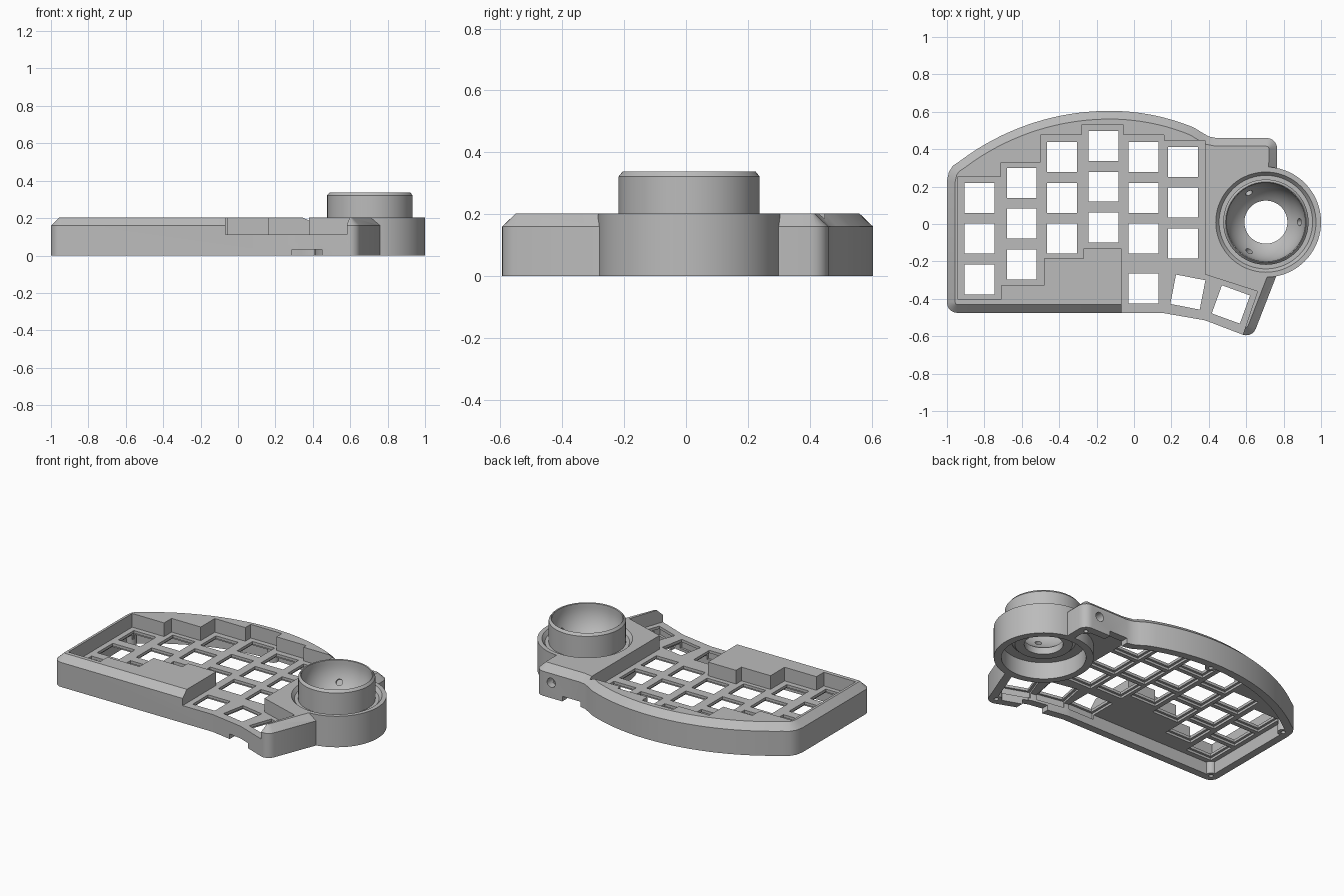
import bpy, bmesh
from math import sin, cos, radians, sqrt, pi
from mathutils import Vector, Matrix

if "Cube" in bpy.data.objects:
    bpy.data.objects.remove(bpy.data.objects["Cube"], do_unlink=True)

grey = bpy.data.materials.new("light_grey_plastic")
grey.use_nodes = True
grey.diffuse_color = (0.5, 0.5, 0.5, 1)
grey.node_tree.nodes["Principled BSDF"].inputs["Base Color"].default_value = grey.diffuse_color

BALL = Vector((0.705, 0.01, 0))


def arc(x, y, r, a0, a1, n=5):
    angles = [radians(a0 + (a1 - a0) * i / n) for i in range(n + 1)]
    return [(x + r * cos(a), y + r * sin(a)) for a in angles]


def inset(pts, d):
    """Offset a counter-clockwise outline inward."""
    out = []
    for i, p in enumerate(pts):
        a, b, c = Vector(pts[i - 1]), Vector(p), Vector(pts[(i + 1) % len(pts)])
        e1, e2 = (b - a).normalized(), (c - b).normalized()
        n1, n2 = Vector((-e1.y, e1.x)), Vector((-e2.y, e2.x))
        out.append(tuple(b + (n1 + n2) * d / (1 + n1.dot(n2))))
    return out


def loft(bm, layers):
    """Closed solid through stacked (outline, height) layers."""
    rings = [[bm.verts.new((x, y, z)) for x, y in pts] for pts, z in layers]
    n = len(rings[0])
    bm.faces.new(rings[0][::-1])
    bm.faces.new(rings[-1])
    for low, high in zip(rings, rings[1:]):
        for i in range(n):
            j = (i + 1) % n
            bm.faces.new((low[i], low[j], high[j], high[i]))


def prism(bm, pts, z0, z1):
    loft(bm, [(pts, z0), (pts, z1)])


def square(x, y, size, turn=0):
    return arc(x, y, size / sqrt(2), 45 + turn, 315 + turn, 3)


def disc(x, y, r, n=24):
    return arc(x, y, r, 0, 360 * (n - 1) / n, n - 1)


def finish(bm, name):
    bmesh.ops.recalc_face_normals(bm, faces=bm.faces)
    mesh = bpy.data.meshes.new(name)
    bm.to_mesh(mesh)
    bm.free()
    mesh.materials.append(grey)
    ob = bpy.data.objects.new(name, mesh)
    bpy.context.collection.objects.link(ob)
    return ob


def solid(name, *parts):
    bm = bmesh.new()
    for pts, z0, z1 in parts:
        prism(bm, pts, z0, z1)
    return finish(bm, name)


def combine(target, tool, operation="DIFFERENCE"):
    mod = target.modifiers.new(tool.name, "BOOLEAN")
    mod.operation, mod.solver, mod.object = operation, "EXACT", tool
    bpy.context.view_layer.objects.active = target
    bpy.ops.object.modifier_apply(modifier=mod.name)
    bpy.data.objects.remove(tool, do_unlink=True)


# Outer outline: straight front, angled thumb end, back shelf and curved back
outline = arc(-0.945, -0.42, 0.055, 180, 270)
outline += [(0.15, -0.475), (0.38, -0.515)]
outline += arc(0.6, -0.54, 0.055, 250, 340)
outline += [(0.76, -0.28)]
outline += arc(0.71, 0.405, 0.055, 0, 90)
outline += [(0.44, 0.46), (0.4, 0.468), (0.365, 0.488)]
for i in range(29):
    x = 0.32 - i * 1.25 / 28
    r = 1.18 if x > -0.13 else 1.33
    outline.append((x, 0.605 - r + sqrt(r * r - (x + 0.13) ** 2)))
outline += [(-0.968, 0.312), (-0.99, 0.278), (-1, 0.23)]

# Chamfered case block
bm = bmesh.new()
loft(bm, [(outline, 0), (outline, 0.16), (inset(outline, 0.044), 0.202)])
case = finish(bm, "keyboard_case")

# Stepped recess around the keys, open at the front by the thumb keys
recess = [(-0.94, -0.405), (-0.71, -0.405), (-0.71, -0.33), (-0.48, -0.33),
          (-0.48, -0.185), (-0.27, -0.185), (-0.27, -0.13), (-0.067, -0.13),
          (-0.067, -0.7), (0.545, -0.7), (0.66, -0.36), (0.38, -0.27),
          (0.38, 0.447), (0.16, 0.447), (0.16, 0.475), (-0.055, 0.475),
          (-0.055, 0.53), (-0.28, 0.53), (-0.28, 0.475), (-0.5, 0.475),
          (-0.5, 0.33), (-0.71, 0.33), (-0.71, 0.253), (-0.94, 0.253)]
combine(case, solid("recess_cutter", (recess, 0.113, 0.4)))

# Hollow underside, with screw bosses in the corners
combine(case, solid("hollow_cutter", (inset(outline, 0.05), -0.1, 0.08)))
screws = [(-0.95, -0.425), (-0.945, 0.245), (-0.13, 0.55), (0.715, 0.41), (0.605, -0.545)]
combine(case, solid("bosses", *[(disc(x, y, 0.035), 0, 0.09) for x, y in screws]), "UNION")
combine(case, solid("screw_cutter", *[(disc(x, y, 0.014, 12), -0.1, 0.06) for x, y in screws]))

# Key openings: six staggered columns of three, plus three thumb keys
columns = {-0.825: 0.14, -0.6: 0.22, -0.385: 0.358, -0.163: 0.417, 0.05: 0.358, 0.263: 0.332}
keys = [(x, top - 0.218 * row, 0) for x, top in columns.items() for row in range(3)]
keys += [(0.05, -0.345, 0), (0.288, -0.364, -11), (0.518, -0.43, -20)]
combine(case, solid("key_cutter", *[(square(x, y, 0.16, t), -0.1, 0.16) for x, y, t in keys]))
combine(case, solid("key_rim_cutter", *[(square(x, y, 0.19, t), 0.05, 0.095) for x, y, t in keys]))

# Ball housing and dished cup, turned as one closed profile
combine(case, solid("ball_cutter", (disc(BALL.x, BALL.y, 0.272, 64), -0.1, 0.4)))
profile = [(0.25, 0), (0.295, 0), (0.295, 0.202), (0.268, 0.202), (0.25, 0.18),
           (0.228, 0.18), (0.228, 0.322), (0.215, 0.338), (0.21, 0.334)]
for i in range(11):
    a = radians(56.8 * i / 10)
    profile.append((0.21 * cos(a), 0.31 - 0.21 * sin(a)))
profile += [(0.115, 0.09), (0.17, 0.09), (0.19, 0.11), (0.25, 0.11)]
bm = bmesh.new()
STEPS = 72
rings = []
for s in range(STEPS):
    a = 2 * pi * s / STEPS
    rings.append([bm.verts.new((BALL.x + r * cos(a), BALL.y + r * sin(a), z)) for r, z in profile])
for s in range(STEPS):
    a, b = rings[s], rings[(s + 1) % STEPS]
    for i in range(len(profile)):
        j = (i + 1) % len(profile)
        bm.faces.new((a[i], b[i], b[j], a[j]))
housing = finish(bm, "ball_housing")

# Three bearing sockets in the cup
bm = bmesh.new()
for turn in (0, 120, 240):
    t, tilt = radians(turn), radians(31)
    d = Vector((cos(t) * cos(tilt), sin(t) * cos(tilt), -sin(tilt)))
    place = Matrix.Translation(BALL + Vector((0, 0, 0.31)) + d * 0.21)
    bmesh.ops.create_cone(bm, cap_ends=True, segments=20, radius1=0.02, radius2=0.02, depth=0.06,
                          matrix=place @ d.to_track_quat("Z", "Y").to_matrix().to_4x4())
combine(housing, finish(bm, "socket_cutter"))
combine(case, housing, "UNION")

# Cable notches under the front and back walls
front = [(0.29, -0.7), (0.45, -0.7), (0.45, -0.42), (0.29, -0.42)]
back = [(0.44, 0.38), (0.57, 0.38), (0.57, 0.6), (0.44, 0.6)]
combine(case, solid("notch_cutter", (front, -0.1, 0.033), (back, -0.1, 0.033)))

# Round socket in the back wall
bm = bmesh.new()
bmesh.ops.create_cone(bm, cap_ends=True, segments=24, radius1=0.03, radius2=0.03, depth=0.12,
                      matrix=Matrix.Translation((0.65, 0.46, 0.1)) @ Matrix.Rotation(pi / 2, 4, "X"))
combine(case, finish(bm, "jack_cutter"))

bpy.ops.object.select_all(action="DESELECT")
case.select_set(True)
bpy.context.view_layer.objects.active = case
bpy.ops.object.shade_smooth_by_angle(angle=radians(25))
